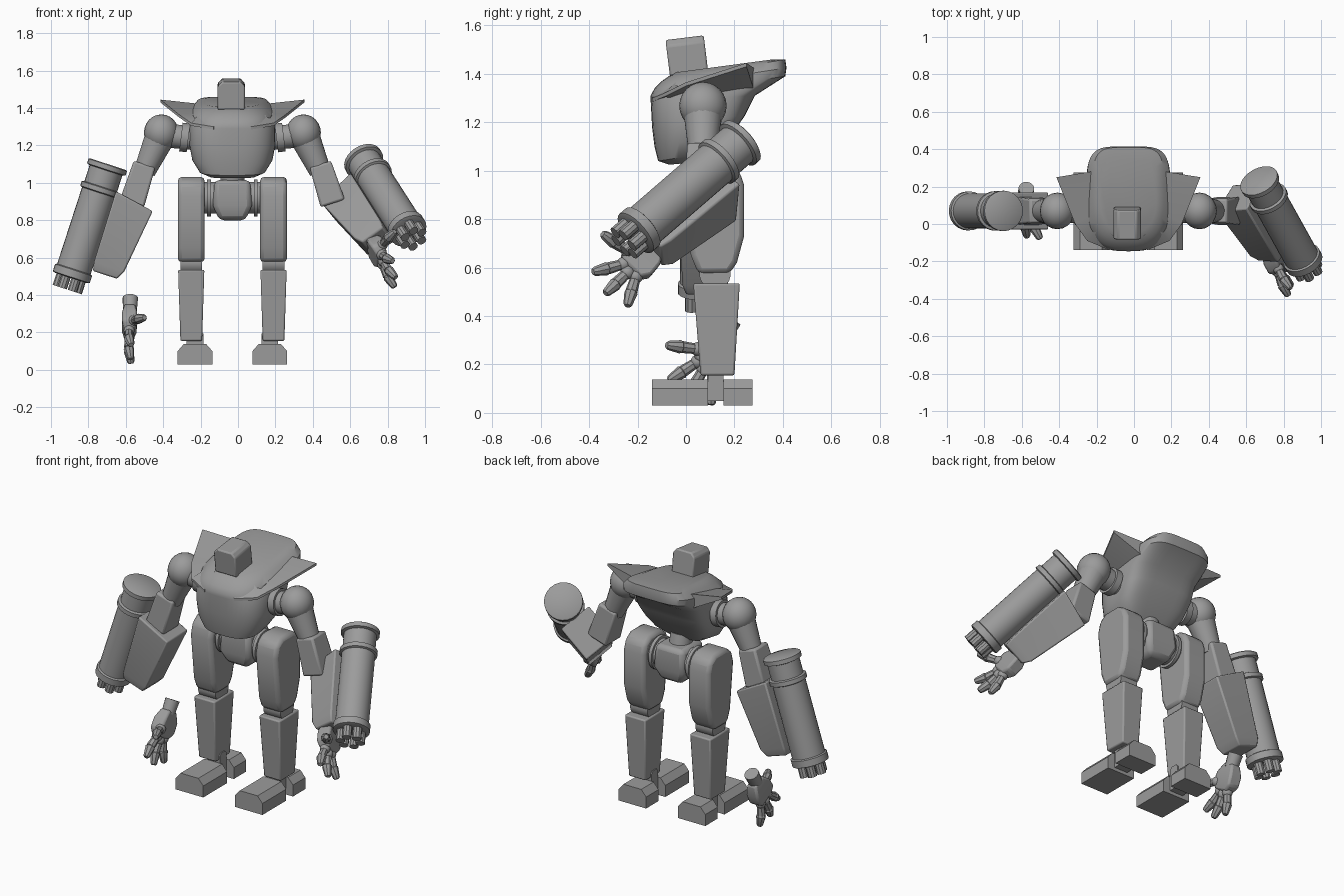
import bpy, bmesh, math
from mathutils import Vector, Matrix

if "Cube" in bpy.data.objects:
    bpy.data.objects.remove(bpy.data.objects["Cube"])

CX = -0.03  # symmetry plane of the robot
grey = bpy.data.materials.new("plain_grey")
grey.diffuse_color = (0.33, 0.33, 0.33, 1)
grey.use_nodes = True
grey.node_tree.nodes["Principled BSDF"].inputs["Base Color"].default_value = grey.diffuse_color


def finish(name, bm, bevel=0.0, segments=2):
    bmesh.ops.recalc_face_normals(bm, faces=bm.faces)
    me = bpy.data.meshes.new(name)
    bm.to_mesh(me)
    bm.free()
    me.materials.append(grey)
    ob = bpy.data.objects.new(name, me)
    bpy.context.collection.objects.link(ob)
    if bevel:
        m = ob.modifiers.new("bevel", 'BEVEL')
        m.width, m.segments = bevel, segments
        m.limit_method, m.angle_limit = 'ANGLE', math.radians(35)
    return ob


def loft(name, rings, bevel=0.0, segments=2):
    bm = bmesh.new()
    vs = [[bm.verts.new(p) for p in r] for r in rings]
    n = len(vs[0])
    for a, b in zip(vs, vs[1:]):
        for i in range(n):
            bm.faces.new((a[i], a[(i + 1) % n], b[(i + 1) % n], b[i]))
    bm.faces.new(vs[0][::-1])
    bm.faces.new(vs[-1])
    return finish(name, bm, bevel, segments)


def turned(name, p, d, profile, sides=24):
    """Lathe a list of (distance, radius) along direction d from p."""
    p, d = Vector(p), Vector(d).normalized()
    a = d.orthogonal().normalized()
    b = d.cross(a)
    return loft(name, [[p + d * s + (a * math.cos(t) + b * math.sin(t)) * r
                        for t in [2 * math.pi * i / sides for i in range(sides)]]
                       for s, r in profile])


def tube(name, p0, p1, r0, r1, sides=20):
    d = Vector(p1) - Vector(p0)
    return turned(name, p0, d, [(0, r0), (d.length, r1)], sides)


def ball(name, p, r, scale=(1, 1, 1)):
    bm = bmesh.new()
    bmesh.ops.create_uvsphere(bm, u_segments=20, v_segments=12, radius=r,
                              matrix=Matrix.Translation(p) @ Matrix.Diagonal((*scale, 1)))
    return finish(name, bm)


def rect(x0, x1, y0, y1, z):
    return [(x0, y0, z), (x1, y0, z), (x1, y1, z), (x0, y1, z)]


def extrude_x(name, x0, x1, prof, bevel=0.0):
    return loft(name, [[(x, y, z) for y, z in prof] for x in (x0, x1)], bevel)


# torso: tilted rounded rings (y0, y1, z at y0, z at y1, half width)
def torso_ring(y0, y1, z0, z1, hx):
    out = []
    for i in range(48):
        t = 2 * math.pi * i / 48
        c, s = math.cos(t), math.sin(t)
        e = 0.45 if s > 0 else 0.75
        ux = math.copysign(abs(c) ** e, c)
        uy = math.copysign(abs(s) ** e, s)
        k = (uy + 1) / 2
        out.append((CX + hx * ux, y0 + (y1 - y0) * k, z0 + (z1 - z0) * k))
    return out


loft("torso", [torso_ring(*r) for r in [
    (-0.07, 0.10, 1.025, 1.04, 0.12), (-0.115, 0.14, 1.04, 1.08, 0.175),
    (-0.13, 0.19, 1.10, 1.15, 0.215), (-0.14, 0.245, 1.18, 1.23, 0.23),
    (-0.146, 0.285, 1.29, 1.31, 0.23), (-0.146, 0.41, 1.31, 1.39, 0.225),
    (-0.13, 0.415, 1.34, 1.425, 0.222), (-0.10, 0.41, 1.37, 1.46, 0.19),
    (-0.05, 0.36, 1.405, 1.46, 0.15)]])

# swept collar wings
for s in (-1, 1):
    outer = [(0.10, -0.14, 1.30), (0.22, -0.09, 1.32), (0.285, 0.0, 1.365), (0.385, 0.25, 1.445)]
    inner = [(0.08, -0.06, 1.35), (0.15, -0.02, 1.34), (0.18, 0.06, 1.33), (0.20, 0.28, 1.38)]
    loft("collar_wing", [[(CX + s * a[0], a[1], a[2]), (CX + s * b[0], b[1], b[2] + 0.045),
                          (CX + s * b[0], b[1], b[2] - 0.045), (CX + s * a[0], a[1], a[2] - 0.015)]
                         for a, b in zip(outer, inner)])

# head block, tilted back, with chamfered upper corners
tilt = Matrix.Translation((CX - 0.006, 0.01, 1.40)) @ Matrix.Rotation(math.radians(7), 4, 'X')
sect = [(-0.073, 0), (0.073, 0), (0.073, 0.125), (0.05, 0.15), (-0.05, 0.15), (-0.073, 0.125)]
loft("head", [[tilt @ Vector((x, y, z)) for x, z in sect] for y in (-0.077, 0.082)], 0.008)

# waist and pelvis
tube("waist", (CX, 0.10, 0.98), (CX, 0.08, 1.06), 0.065, 0.065)
loft("pelvis", [rect(CX - 0.07, CX + 0.07, 0.03, 0.19, 0.80),
                rect(CX - 0.105, CX + 0.105, 0.0, 0.22, 0.88),
                rect(CX - 0.095, CX + 0.095, 0.01, 0.21, 1.015)], 0.025)
tube("hip_axle", (CX - 0.18, 0.115, 0.92), (CX + 0.18, 0.115, 0.92), 0.085, 0.085)
for s in (-1, 1):
    tube("hip_flange", (CX + s * 0.115, 0.115, 0.92), (CX + s * 0.135, 0.115, 0.92), 0.1, 0.1)

# legs
thigh = [(-0.01, 0.93), (0.01, 1.0), (0.06, 1.032), (0.17, 1.032), (0.22, 1.0), (0.24, 0.94),
         (0.24, 0.73), (0.21, 0.62), (0.18, 0.575), (0.05, 0.575), (0.02, 0.65)]
for s in (-1, 1):
    x = CX + s * 0.22
    extrude_x("thigh", x - 0.072, x + 0.072, thigh, 0.022)
    tube("knee", (x - 0.058, 0.12, 0.575), (x + 0.058, 0.12, 0.575), 0.065, 0.065)
    loft("shin", [rect(x - 0.058, x + 0.058, 0.06, 0.20, 0.155),
                  rect(x - 0.07, x + 0.07, 0.03, 0.222, 0.535)], 0.008)
    f = CX + s * 0.20
    extrude_x("ankle", f - 0.045, f + 0.045,
              [(0.09, 0.05), (0.155, 0.05), (0.155, 0.18), (0.14, 0.195), (0.105, 0.195), (0.09, 0.18)])
    sole = [(-0.093, 0.03), (0.093, 0.03), (0.093, 0.10), (0.06, 0.138), (-0.06, 0.138), (-0.093, 0.10)]
    for part, y0, y1 in (("toe", -0.14, 0.09), ("heel", 0.155, 0.275)):
        loft(part, [[(f + a, y, z) for a, z in sole] for y in (y0, y1)])


# gun arm laid out along d, with u pointing from the barrel to the forearm
def forearm(start, d, u):
    o, d, u = Vector(start), Vector(d).normalized(), Vector(u)
    u = (u - d * u.dot(d)).normalized()
    v = d.cross(u)
    turned("gun_barrel", o, d, [(0, 0.10), (0.005, 0.108), (0.03, 0.108), (0.035, 0.092),
                                (0.125, 0.092), (0.13, 0.106), (0.155, 0.106), (0.16, 0.094),
                                (0.59, 0.094), (0.595, 0.104), (0.635, 0.104), (0.64, 0.09)])
    for i in range(6):
        t = i * math.pi / 3
        p = o + (u * math.cos(t) + v * math.sin(t)) * 0.056
        tube("muzzle", p + d * 0.62, p + d * 0.705, 0.026, 0.026, 10)
    loft("forearm_shell", [[o + d * (a + k) + u * b + v * c for b, c, k in
                            ((u0, -w, 0), (u1, -w, e), (u1, w, e), (u0, w, 0))]
                           for a, u0, u1, w, e in ((0.125, 0.085, 0.305, 0.10, 0.04),
                                                   (0.52, 0.09, 0.26, 0.085, 0.0),
                                                   (0.568, 0.10, 0.235, 0.07, 0.0))], 0.008)


forearm((-0.695, 0.07, 1.10), (-0.309, 0, -0.951), (0.951, 0, -0.309))
forearm((0.665, 0.235, 1.125), (0.388, -0.697, -0.602), (-0.82, 0.087, -0.56))

# shoulders, upper arms and elbows
for s in (-1, 1):
    def at(dx, z, s=s):
        return Vector((CX + s * dx, 0.07, z))
    tube("shoulder_axle", at(0.19, 1.235), at(0.36, 1.255), 0.062, 0.066)
    tube("shoulder_flange", at(0.235, 1.24), at(0.275, 1.245), 0.078, 0.078)
    ball("shoulder", at(0.38, 1.268), 0.098, (0.95, 1, 1))
    tube("upper_arm", at(0.385, 1.25), at(0.47, 1.06), 0.082, 0.058)
    d = (at(0.54, 0.88) - at(0.47, 1.10)).normalized()
    w = Vector((d.z, 0, -d.x))
    loft("elbow", [[at(0.47, 1.10) + d * k + w * a + Vector((0, b, 0))
                    for a, b in ((-r, -q), (r, -q), (r, q), (-r, q))]
                   for k, r, q in ((0, 0.06, 0.065), (0.22, 0.068, 0.075))], 0.012)


# hand: f along the fingers, t towards the thumb, n across the palm
def hand(centre, f, t, n_sign):
    c, f, t = Vector(centre), Vector(f).normalized(), Vector(t)
    t = (t - f * t.dot(f)).normalized()
    n = f.cross(t) * n_sign

    def plate(k, a, b):
        return [c + f * k + t * x + n * y for x, y in ((-a, -b), (a, -b), (a, b), (-a, b))]
    loft("palm", [plate(-0.09, 0.04, 0.03), plate(-0.03, 0.072, 0.04),
                  plate(0.03, 0.078, 0.038), plate(0.07, 0.05, 0.028)], 0.012)
    tube("wrist", c - f * 0.15, c - f * 0.07, 0.042, 0.038, 12)
    for deg, base, name in ((-27, 0.08, "finger"), (0, 0.085, "finger"),
                            (27, 0.08, "finger"), (68, 0.07, "thumb")):
        a = math.radians(deg)
        d = f * math.cos(a) + t * math.sin(a)
        if name == "thumb":
            d = (d + n * 0.35).normalized()
        p = c + d * base
        ball(name + "_knuckle", p, 0.029)
        mid = p + d * 0.07
        tube(name + "_base", p, mid, 0.021, 0.025, 8)
        d2 = (d + n * 0.2).normalized()
        turned(name + "_tip", mid - d2 * 0.005, d2, [(0, 0.018), (0.012, 0.028), (0.07, 0.019), (0.078, 0.013)], 8)


hand((0.745, -0.185, 0.635), (0.35, -0.62, -0.60), (-0.05, -0.72, 0.68), -1)
hand((-0.58, 0.115, 0.255), (-0.03, -0.5, -0.87), (0, -0.87, 0.5), -1)

# crisp edges with smooth curves
for ob in bpy.context.scene.objects:
    ob.select_set(True)
    bpy.context.view_layer.objects.active = ob
bpy.ops.object.shade_smooth_by_angle(angle=math.radians(35))
